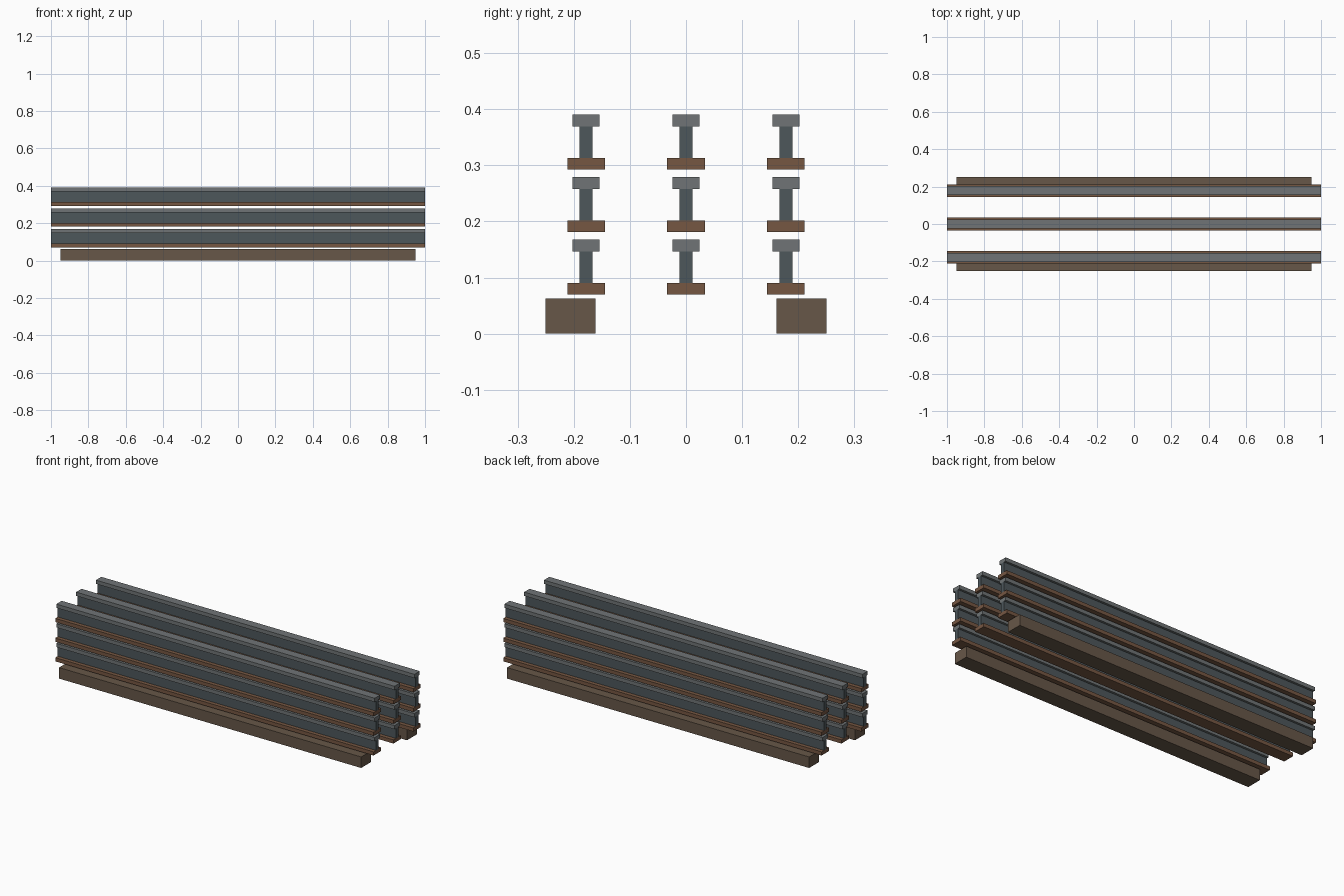
import bpy
import bmesh

if "Cube" in bpy.data.objects:
    bpy.data.objects.remove(bpy.data.objects["Cube"])


def material(name, rgb):
    m = bpy.data.materials.new(name)
    m.diffuse_color = (*rgb, 1.0)
    m.use_nodes = True
    m.node_tree.nodes["Principled BSDF"].inputs["Base Color"].default_value = m.diffuse_color
    return m


STEEL = material("dark_steel", (0.075, 0.095, 0.105))
WORN = material("worn_steel", (0.16, 0.175, 0.18))
RUST = material("rust", (0.18, 0.095, 0.055))
TIMBER = material("timber", (0.135, 0.095, 0.065))


def box(name, half_length, y, half_width, z0, z1, mat):
    """Box centred on x = 0, running along x."""
    mesh = bpy.data.meshes.new(name)
    bm = bmesh.new()
    bmesh.ops.create_cube(bm, size=2.0)
    for v in bm.verts:
        v.co = (v.co.x * half_length,
                y + v.co.y * half_width,
                z1 if v.co.z > 0 else z0)
    bm.to_mesh(mesh)
    bm.free()
    mesh.materials.append(mat)
    obj = bpy.data.objects.new(name, mesh)
    bpy.context.collection.objects.link(obj)
    return obj


def rail(tag, y, z):
    """One rail: wide foot, thin web, narrow head."""
    box(f"rail_foot_{tag}", 1.0, y, 0.0335, z, z + 0.0208, RUST)
    box(f"rail_web_{tag}", 1.0, y, 0.0116, z + 0.0208, z + 0.0772, STEEL)
    box(f"rail_head_{tag}", 1.0, y, 0.0241, z + 0.0772, z + 0.0985, WORN)


# Support timbers
for side, sign in (("front", -1), ("back", 1)):
    box(f"support_timber_{side}", 0.949, sign * 0.2058, 0.0445, 0.0, 0.0625, TIMBER)

# Stack of rails: three layers of three
for layer in range(3):
    for column in range(3):
        rail(f"{layer + 1}_{column + 1}", (column - 1) * 0.178, 0.0695 + layer * 0.1115)
